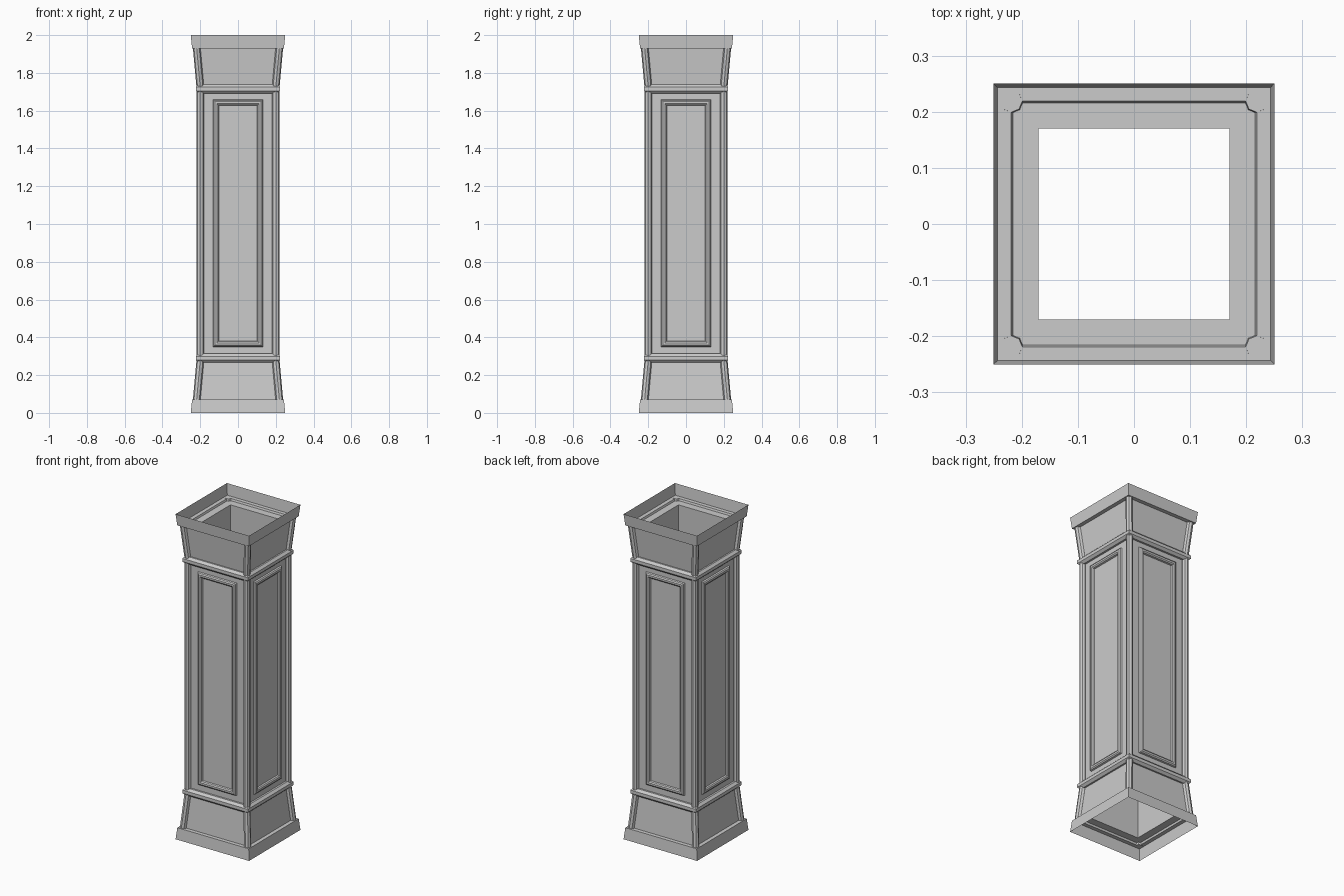
import bpy, bmesh
from math import pi, sin, cos
from mathutils import Vector, Matrix

if "Cube" in bpy.data.objects:
    bpy.data.objects.remove(bpy.data.objects["Cube"])


def make_object(name, bm):
    bmesh.ops.recalc_face_normals(bm, faces=bm.faces[:])
    mesh = bpy.data.meshes.new(name)
    bm.to_mesh(mesh)
    bm.free()
    ob = bpy.data.objects.new(name, mesh)
    bpy.context.collection.objects.link(ob)
    return ob


def loft(bm, loops, closed):
    """Bridge four-cornered loops one after another."""
    rows = [[bm.verts.new(p) for p in loop] for loop in loops]
    pairs = list(zip(rows, rows[1:]))
    if closed:
        pairs.append((rows[-1], rows[0]))
    for a, b in pairs:
        for i in range(4):
            j = (i + 1) % 4
            bm.faces.new((a[i], a[j], b[j], b[i]))


def square(h, z):
    return [(-h, -h, z), (h, -h, z), (h, h, z), (-h, h, z)]


def square_sweep(name, profile, closed=False):
    bm = bmesh.new()
    loft(bm, [square(h, z) for h, z in profile], closed)
    return make_object(name, bm)


# Main body: rims, ledges, flared ends, straight shaft and inner lining
lower = [(0.17, 0.082), (0.2155, 0.082), (0.219, 0.07), (0.243, 0.07)]
outer = [(0.219, 0.07), (0.198, 0.29), (0.198, 1.71), (0.219, 1.93)]
upper = [(h, 2 - z) for h, z in reversed(lower)]
square_sweep("shaft_walls", outer)
square_sweep("lower_rim", [(0.25, 0.0)] + lower[::-1])
square_sweep("upper_rim", upper[::-1] + [(0.25, 2.0)])
square_sweep("inner_lining", [(0.17, 0.082), (0.17, 1.918)])

# Horizontal ring mouldings with an octagonal section
for name, z in (("lower_ring", 0.29), ("upper_ring", 1.715)):
    section = [(0.2 + 0.025 * cos(pi / 8 + k * pi / 4),
                z + 0.025 * sin(pi / 8 + k * pi / 4)) for k in range(8)]
    square_sweep(name, section, closed=True)


# Octagonal corner rods following the flares and the shaft
def rod(name, p, q, radius=0.02):
    p, q = Vector(p), Vector(q)
    bm = bmesh.new()
    bmesh.ops.create_cone(bm, cap_ends=True, segments=8, radius1=radius,
                          radius2=radius, depth=1)
    for v in bm.verts:
        end = q if v.co.z > 0 else p
        v.co = Vector((v.co.x + end.x, v.co.y + end.y, end.z))
    make_object(name, bm)


for sx in (-1, 1):
    for sy in (-1, 1):
        def at(h, z):
            return (sx * h, sy * h, z)
        rod("lower_flare_rod", at(0.219, 0.068), at(0.199, 0.29))
        rod("corner_rod", at(0.2, 0.29), at(0.2, 1.715))
        rod("upper_flare_rod", at(0.199, 1.715), at(0.219, 1.932))

# Raised rectangular panel frame on each of the four sides
frame_profile = [(0.0, 0.0), (0.003, 0.009), (0.010, 0.014), (0.021, 0.014),
                 (0.028, 0.009), (0.031, 0.0)]  # inset, height
for k, side in enumerate(("front", "right", "back", "left")):
    loops = []
    for inset, height in frame_profile:
        w, z0, z1, y = 0.132 - inset, 0.35 + inset, 1.658 - inset, -0.198 - height
        loops.append([(-w, y, z0), (w, y, z0), (w, y, z1), (-w, y, z1)])
    bm = bmesh.new()
    loft(bm, loops, closed=True)
    bmesh.ops.transform(bm, matrix=Matrix.Rotation(k * pi / 2, 4, 'Z'), verts=bm.verts[:])
    make_object(side + "_panel_frame", bm)
